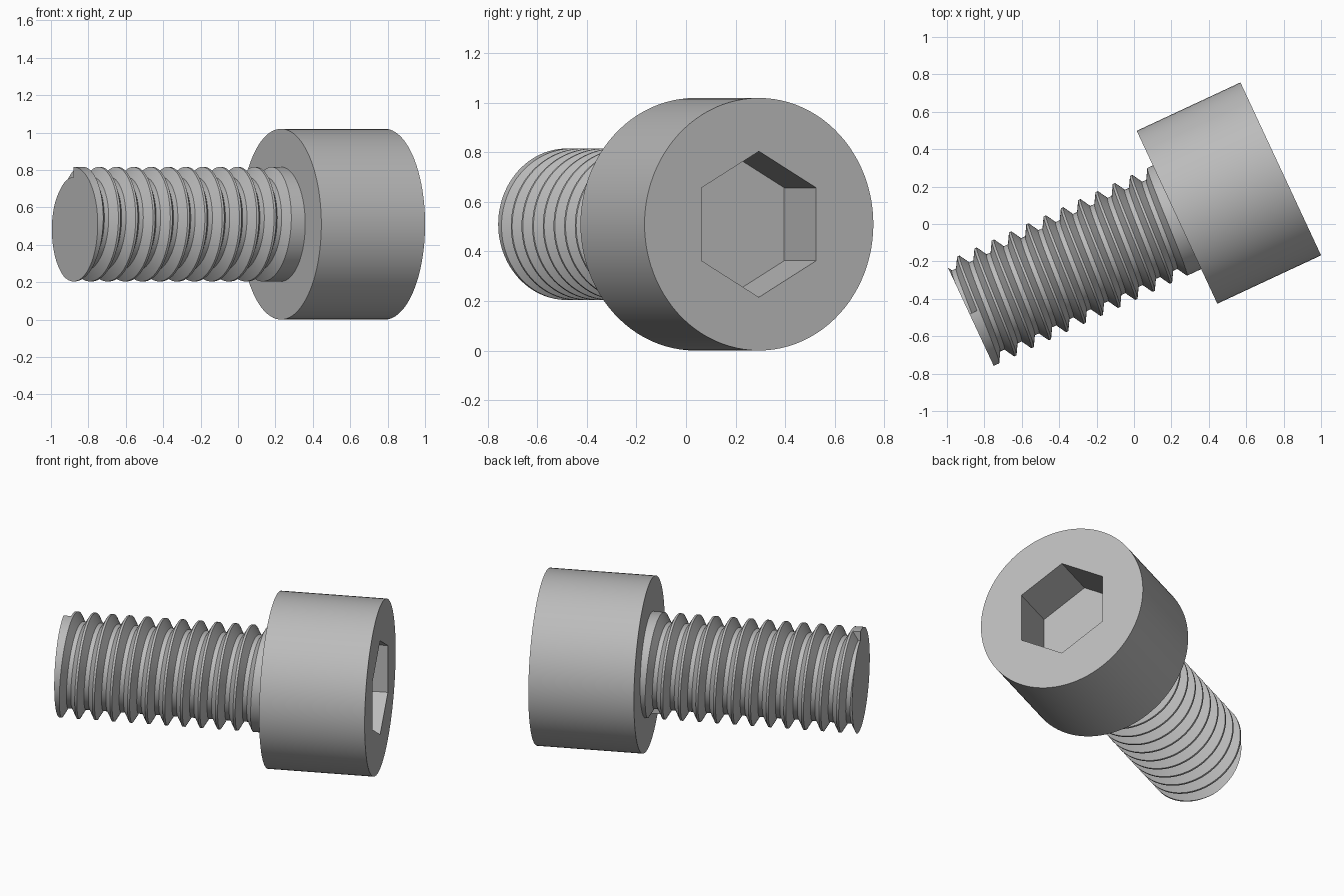
import bpy, bmesh
from math import sin, cos, tau, radians
from mathutils import Matrix, Vector

cube = bpy.data.objects.get("Cube")
if cube:
    bpy.data.objects.remove(cube)

PITCH = 0.102
MAJOR, MINOR = 3 * PITCH, 2.46 * PITCH
LENGTH = 12 * PITCH
HEAD_R, HEAD_H = 5 * PITCH, 6 * PITCH
HEX_R, HEX_DEPTH = 2.89 * PITCH, 3 * PITCH
TURNS, SEGS = 11, 96

steel = bpy.data.materials.new("steel_grey")
steel.use_nodes = True
grey = (0.5, 0.5, 0.5, 1)
steel.diffuse_color = grey
steel.node_tree.nodes["Principled BSDF"].inputs["Base Color"].default_value = grey

# Screw frame: local z runs along the axis to the head, local x points up
tilt = radians(25)
axis, up = Vector((cos(tilt), sin(tilt), 0)), Vector((0, 0, 1))
frame = Matrix((up, axis.cross(up), axis)).transposed().to_4x4()
frame.translation = (0.23, 0.036, HEAD_R)


def polar(r, a, z):
    return Vector((r * cos(a), -r * sin(a), z))


def finish(name, bm):
    bmesh.ops.remove_doubles(bm, verts=bm.verts, dist=1e-5)
    bmesh.ops.dissolve_degenerate(bm, edges=bm.edges, dist=1e-5)
    bmesh.ops.recalc_face_normals(bm, faces=bm.faces)
    mesh = bpy.data.meshes.new(name)
    bm.to_mesh(mesh)
    bm.free()
    mesh.materials.append(steel)
    ob = bpy.data.objects.new(name, mesh)
    bpy.context.collection.objects.link(ob)
    ob.matrix_world = frame
    bpy.ops.object.select_all(action='DESELECT')
    ob.select_set(True)
    bpy.context.view_layer.objects.active = ob
    bpy.ops.object.shade_smooth_by_angle(angle=radians(30))


def add_face(bm, points):
    return bm.faces.new([bm.verts.new(p) for p in points])


# Threaded shank: a cylinder with a helical groove
EDGE, ROOT = PITCH * 7 / 16, PITCH / 8


def groove(k, a):
    """Four profile points of groove turn k at angle a, clipped at the tip."""
    mid = -LENGTH + (k + a / tau) * PITCH
    pts = []
    for off in (-EDGE, -ROOT, ROOT, EDGE):
        z = max(mid + off, -LENGTH)
        t = min(max((abs(z - mid) - ROOT) / (EDGE - ROOT), 0), 1)
        pts.append(polar(MINOR + t * (MAJOR - MINOR), a, z))
    return pts


def column(a, count):
    first = groove(0, a)[0]
    pts = [Vector((first.x, first.y, -LENGTH))]
    for k in range(count):
        pts += groove(k, a)
    return pts + [polar(MAJOR, a, 0)]


bm = bmesh.new()
angles = [tau * i / SEGS for i in range(SEGS + 1)]
for i in range(SEGS):
    count = TURNS + (i < SEGS // 2)
    left, right = column(angles[i], count), column(angles[i + 1], count)
    for j in range(len(left) - 1):
        add_face(bm, (left[j], right[j], right[j + 1], left[j + 1]))
# Walls where the groove starts and stops, then the flat tip
add_face(bm, [polar(MAJOR, 0, -LENGTH)] + groove(0, 0)[1:])
add_face(bm, groove(TURNS, tau / 2))
add_face(bm, [column(a, 1)[0] for a in angles])
finish("threaded_shank", bm)

# Cylindrical head with a hexagonal socket
bm = bmesh.new()
rim = [polar(HEAD_R, a, HEAD_H) for a in angles]
base = [polar(HEAD_R, a, 0) for a in angles]
hex_top = [polar(HEX_R, tau * j / 6, HEAD_H) for j in range(7)]
hex_floor = [p - Vector((0, 0, HEX_DEPTH)) for p in hex_top]
for i in range(SEGS):
    add_face(bm, (base[i], base[i + 1], rim[i + 1], rim[i]))
add_face(bm, base[:-1])
add_face(bm, hex_floor[:-1])
step = SEGS // 6
for j in range(6):
    arc = rim[j * step:(j + 1) * step + 1]
    add_face(bm, arc + [hex_top[j + 1], hex_top[j]])
    add_face(bm, (hex_top[j], hex_top[j + 1], hex_floor[j + 1], hex_floor[j]))
finish("socket_head", bm)
